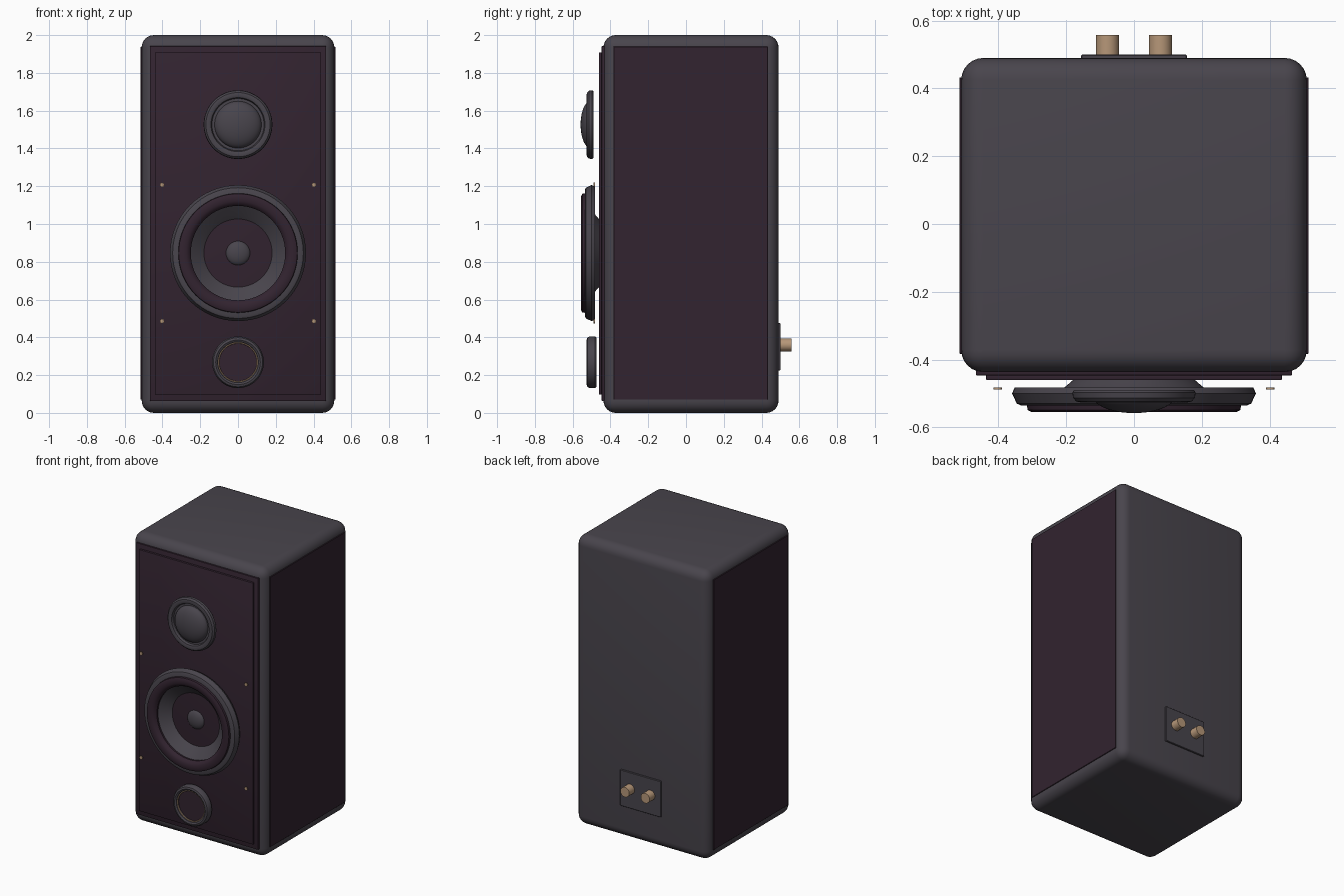
import bpy, bmesh, math

if "Cube" in bpy.data.objects:
    bpy.data.objects.remove(bpy.data.objects["Cube"])


def material(name, rgb):
    m = bpy.data.materials.new(name)
    m.diffuse_color = (*rgb, 1)
    m.use_nodes = True
    m.node_tree.nodes["Principled BSDF"].inputs["Base Color"].default_value = m.diffuse_color
    return m


CHARCOAL = material("charcoal", (0.066, 0.059, 0.073))
PLUM = material("dark plum", (0.032, 0.017, 0.029))
BRASS = material("brass", (0.47, 0.31, 0.19))


def finish(name, bm, mat, angle=35):
    bmesh.ops.recalc_face_normals(bm, faces=bm.faces)
    mesh = bpy.data.meshes.new(name)
    bm.to_mesh(mesh)
    bm.free()
    mesh.materials.append(mat)
    ob = bpy.data.objects.new(name, mesh)
    bpy.context.collection.objects.link(ob)
    bpy.ops.object.select_all(action='DESELECT')
    ob.select_set(True)
    bpy.context.view_layer.objects.active = ob
    bpy.ops.object.shade_smooth_by_angle(angle=math.radians(angle))
    return ob


def box(name, lo, hi, mat, bevel=0, segments=1):
    bm = bmesh.new()
    bmesh.ops.create_cube(bm, size=1)
    for v in bm.verts:
        v.co = [(a + b) / 2 + c * (b - a) for a, b, c in zip(lo, hi, v.co)]
    if bevel:
        bmesh.ops.bevel(bm, geom=bm.edges[:], offset=bevel, segments=segments,
                        profile=0.5, affect='EDGES')
    return finish(name, bm, mat)


def lathe(name, profile, mat, x=0, z=0, closed=False, steps=64):
    """Spin (radius, y) points around an axis parallel to y."""
    bm = bmesh.new()
    vs = [bm.verts.new((r, y, 0)) for r, y in profile]
    for a, b in zip(vs, vs[1:] + (vs[:1] if closed else [])):
        if a is not b:
            bm.edges.new((a, b))
    bmesh.ops.spin(bm, geom=bm.verts[:] + bm.edges[:], cent=(0, 0, 0), axis=(0, 1, 0),
                   angle=math.tau, steps=steps, use_duplicate=False)
    bmesh.ops.remove_doubles(bm, verts=bm.verts[:], dist=1e-5)
    bmesh.ops.translate(bm, verts=bm.verts[:], vec=(x, 0, z))
    return finish(name, bm, mat)


def dome(radius, base, height, n=10):
    return [(radius * math.cos(t * math.pi / 2 / n) if t < n else 0,
             base - height * math.sin(t * math.pi / 2 / n)) for t in range(n + 1)]


def ring(major, y, rad, depth, n=16):
    return [(major + rad * math.cos(i * math.tau / n), y + depth * math.sin(i * math.tau / n))
            for i in range(n)]


# Cabinet, side panels and stepped front baffle
box("cabinet", (-0.51, -0.437, 0), (0.51, 0.49, 2), CHARCOAL, 0.065, 6)
for side, s in (("left", -1), ("right", 1)):
    box(side + "_side_panel", (s * 0.51 - 0.005, -0.383, 0.07),
        (s * 0.51 + 0.005, 0.433, 1.94), PLUM, 0.002)
box("baffle_frame", (-0.467, -0.447, 0.063), (0.467, -0.42, 1.942), PLUM, 0.004, 2)
box("baffle", (-0.437, -0.461, 0.097), (0.437, -0.44, 1.908), PLUM, 0.004, 2)

# Tweeter
Z = 1.526
lathe("tweeter_ring", [(0.138, -0.49), (0.177, -0.49), (0.182, -0.497), (0.18, -0.513),
                       (0.17, -0.524), (0.155, -0.527), (0.143, -0.522), (0.138, -0.512)],
      CHARCOAL, z=Z, closed=True)
lathe("tweeter_back", [(0.14, -0.505), (0, -0.505)], CHARCOAL, z=Z)
lathe("tweeter_dome", dome(0.124, -0.506, 0.052), CHARCOAL, z=Z)

# Woofer
Z = 0.846
lathe("woofer_flange", [(0.3, -0.482), (0.352, -0.482), (0.36, -0.5), (0.346, -0.53),
                        (0.335, -0.535), (0.3, -0.535)], CHARCOAL, z=Z, closed=True)
lathe("woofer_surround", [(0.252, -0.505), (0.25, -0.53), (0.26, -0.546), (0.275, -0.553),
                          (0.302, -0.555), (0.314, -0.549), (0.317, -0.53), (0.315, -0.505)],
      PLUM, z=Z, closed=True)
lathe("woofer_cone", [(0.256, -0.52), (0.2, -0.478), (0.177, -0.458)], CHARCOAL, z=Z)
lathe("woofer_dust_cap", dome(0.065, -0.455, 0.03), CHARCOAL, z=Z)

# Bass port
Z = 0.268
lathe("port_ring", [(0.104, -0.475), (0.132, -0.475), (0.137, -0.482), (0.137, -0.51),
                    (0.13, -0.522), (0.118, -0.526), (0.108, -0.52), (0.104, -0.51)],
      CHARCOAL, z=Z, closed=True)
lathe("port_trim", ring(0.103, -0.512, 0.004, 0.004, 8), BRASS, z=Z, closed=True)
lathe("port_opening", [(0.104, -0.5), (0, -0.5)], PLUM, z=Z)

# Baffle screws
for i, (x, z) in enumerate([(x, z) for x in (-0.402, 0.402) for z in (0.486, 1.207)]):
    lathe(f"screw_{i + 1}", [(0, -0.483), (0.012, -0.483), (0.012, -0.489), (0, -0.489)],
          BRASS, x, z, steps=12)

# Rear terminals
box("terminal_plate", (-0.156, 0.48, 0.225), (0.156, 0.5, 0.475), CHARCOAL, 0.003)
for side, x in (("left", -0.078), ("right", 0.078)):
    lathe(side + "_terminal", [(0, 0.495), (0.034, 0.495), (0.034, 0.558), (0, 0.558)],
          BRASS, x, 0.36, steps=24)
